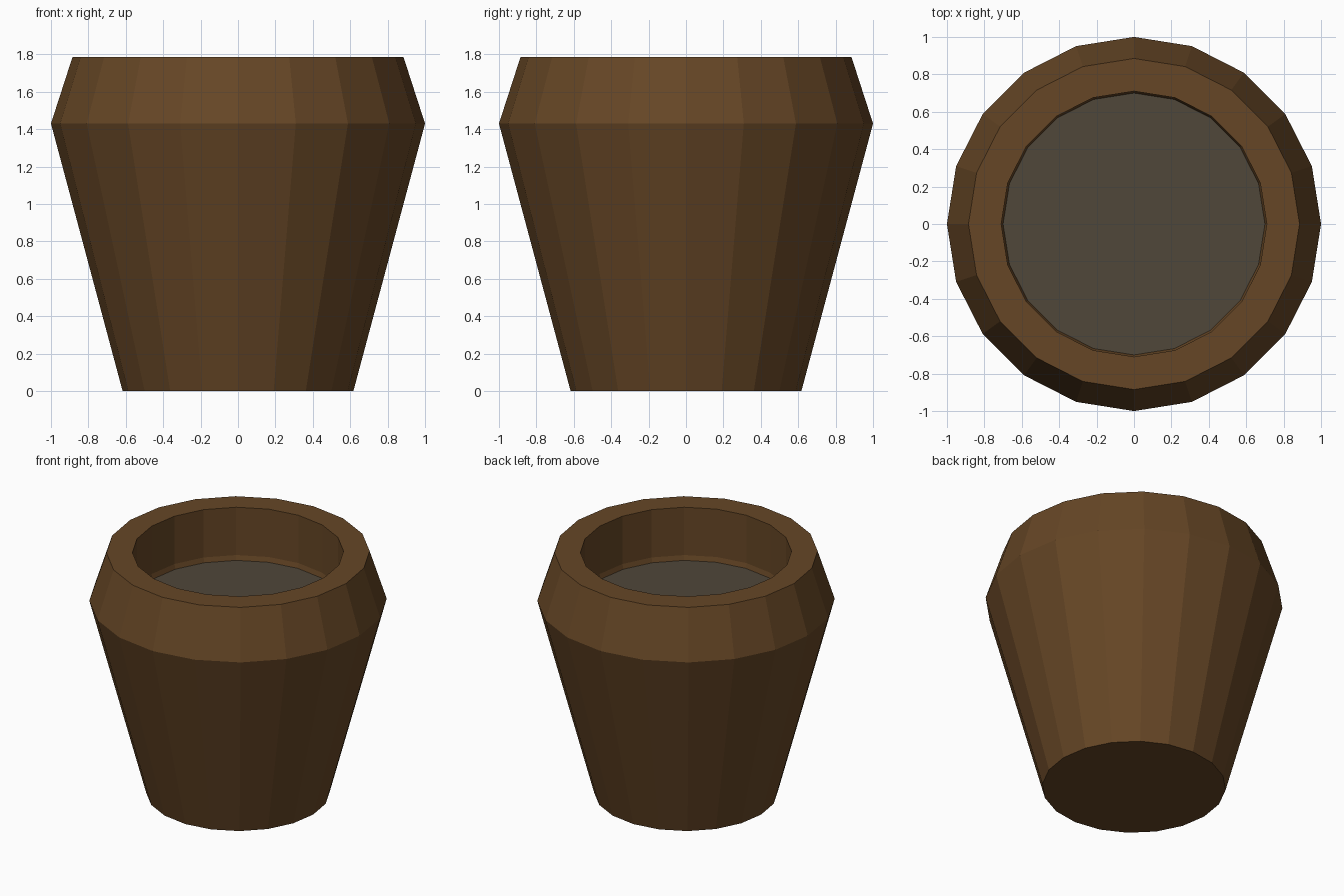
import bpy, bmesh, math

if "Cube" in bpy.data.objects:
    bpy.data.objects.remove(bpy.data.objects["Cube"])

SIDES = 20


def material(name, color):
    m = bpy.data.materials.new(name)
    m.diffuse_color = (*color, 1)
    m.use_nodes = True
    m.node_tree.nodes["Principled BSDF"].inputs["Base Color"].default_value = m.diffuse_color
    return m


def lathe(name, profile, mat, cap_start=False):
    """Revolve (radius, z) points into a flat-faced solid."""
    bm = bmesh.new()
    rings = []
    for r, z in profile:
        rings.append([bm.verts.new((r * math.cos(2 * math.pi * i / SIDES),
                                    r * math.sin(2 * math.pi * i / SIDES), z))
                      for i in range(SIDES)])
    for a, b in zip(rings, rings[1:]):
        for i in range(SIDES):
            j = (i + 1) % SIDES
            bm.faces.new((a[i], a[j], b[j], b[i]))
    if cap_start:
        bm.faces.new(rings[0][::-1])
    else:
        bm.faces.new(rings[0])
    me = bpy.data.meshes.new(name)
    bm.to_mesh(me)
    bm.free()
    me.materials.append(mat)
    ob = bpy.data.objects.new(name, me)
    bpy.context.collection.objects.link(ob)
    return ob


brown = material("brown wood", (0.133, 0.062, 0.019))
grey = material("grey brown soil", (0.079, 0.063, 0.042))

# Pot: tapered body, inward-leaning collar, flat rim and inner wall
lathe("pot", [(0.617, 0), (1.0, 1.43), (0.885, 1.785), (0.71, 1.785),
              (0.71, 1.43), (0.70, 1.395)], brown, cap_start=True)

# Soil surface inside the pot
lathe("soil", [(0.70, 1.395)], grey)
